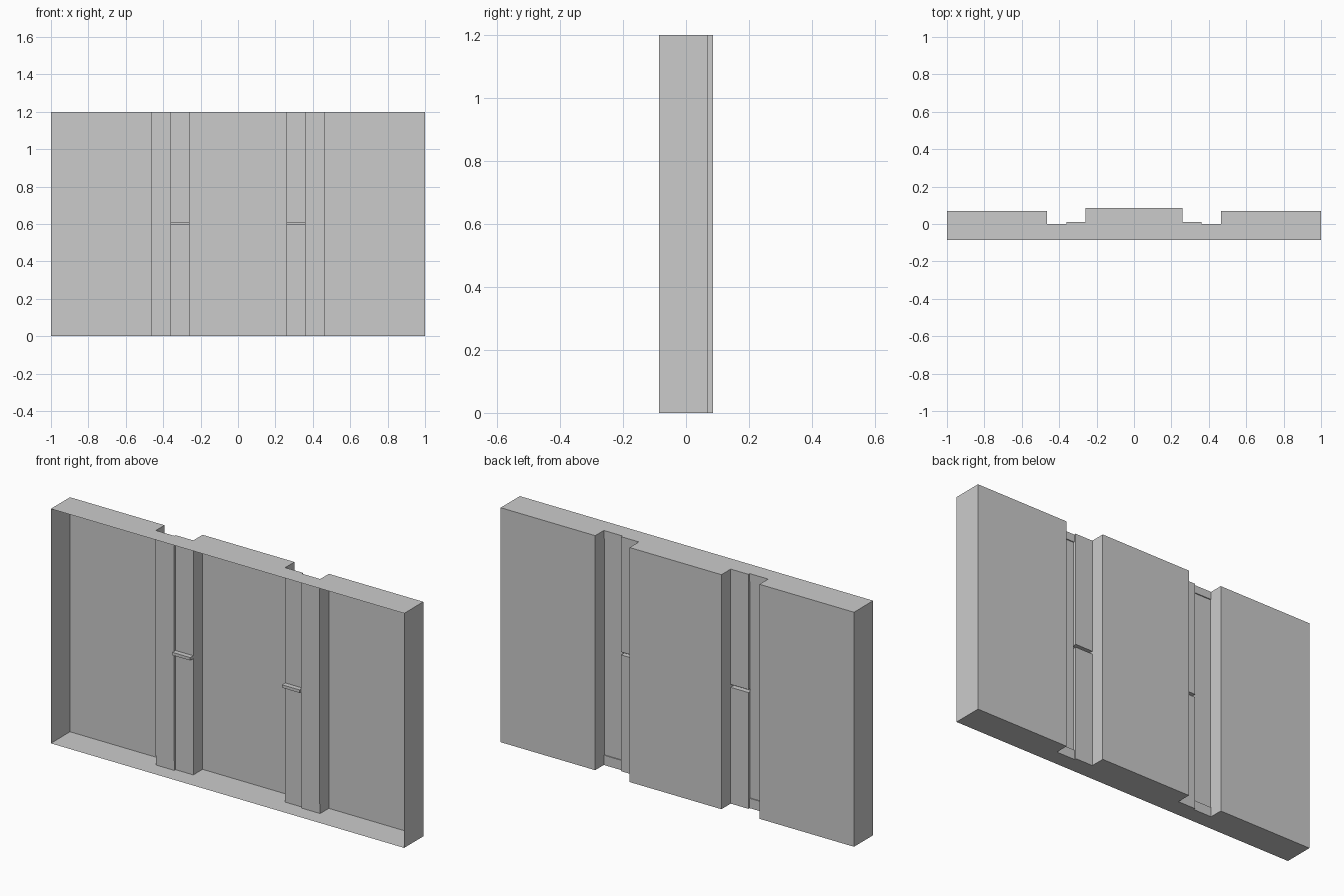
import bpy, bmesh

if "Cube" in bpy.data.objects:
    bpy.data.objects.remove(bpy.data.objects["Cube"])

FRONT = -0.085
ROWS = [0, 0.05, 0.595, 0.61, 1.16, 1.2]


def quad(bm, *pts):
    bm.faces.new([bm.verts.new(p) for p in pts])


def relief(name, xs, depths, left=None, right=None):
    """Open-fronted stepped sheet. depths[column][row] is the rear y of a cell;
    left / right give the y that the outer side walls reach."""
    bm = bmesh.new()
    n = len(ROWS) - 1
    for i, col in enumerate(depths):
        a, b = xs[i], xs[i + 1]
        for j, y in enumerate(col):
            lo, hi = ROWS[j], ROWS[j + 1]
            quad(bm, (b, y, lo), (a, y, lo), (a, y, hi), (b, y, hi))
            # ledge between stacked cells
            if j + 1 < n and col[j + 1] != y:
                y2 = col[j + 1]
                quad(bm, (a, y, hi), (b, y, hi), (b, y2, hi), (a, y2, hi))
            # wall between neighbouring columns
            if i + 1 < len(depths) and depths[i + 1][j] != y:
                y2 = depths[i + 1][j]
                quad(bm, (b, y, lo), (b, y2, lo), (b, y2, hi), (b, y, hi))
            if i == 0 and left is not None:
                quad(bm, (a, left, lo), (a, y, lo), (a, y, hi), (a, left, hi))
            if i == len(depths) - 1 and right is not None:
                quad(bm, (b, y, lo), (b, right, lo), (b, right, hi), (b, y, hi))
        # bottom and top caps
        for z, y in ((ROWS[0], col[0]), (ROWS[-1], col[-1])):
            quad(bm, (a, FRONT, z), (b, FRONT, z), (b, y, z), (a, y, z))
    bmesh.ops.remove_doubles(bm, verts=bm.verts, dist=1e-5)
    bmesh.ops.recalc_face_normals(bm, faces=bm.faces)
    me = bpy.data.meshes.new(name)
    bm.to_mesh(me)
    bm.free()
    ob = bpy.data.objects.new(name, me)
    bpy.context.collection.objects.link(ob)
    return ob


def mirrored(ob):
    m = ob.modifiers.new("Mirror", 'MIRROR')
    m.use_mirror_merge = False


# raised middle panel
relief("centre_panel", [-0.26, 0.26], [[0.085] * 5])

# side panels with closed outer ends
mirrored(relief("side_panel", [0.465, 1.0], [[0.07] * 5], right=FRONT))

# recessed channels: split raised strip beside a shallow sunken strip
strip = [0.01, 0.01, -0.015, 0.01, 0.01]
sunken = [0.0, -0.005, -0.005, -0.005, 0.0]
mirrored(relief("channel", [0.26, 0.36, 0.465], [strip, sunken],
                left=0.085, right=0.07))
